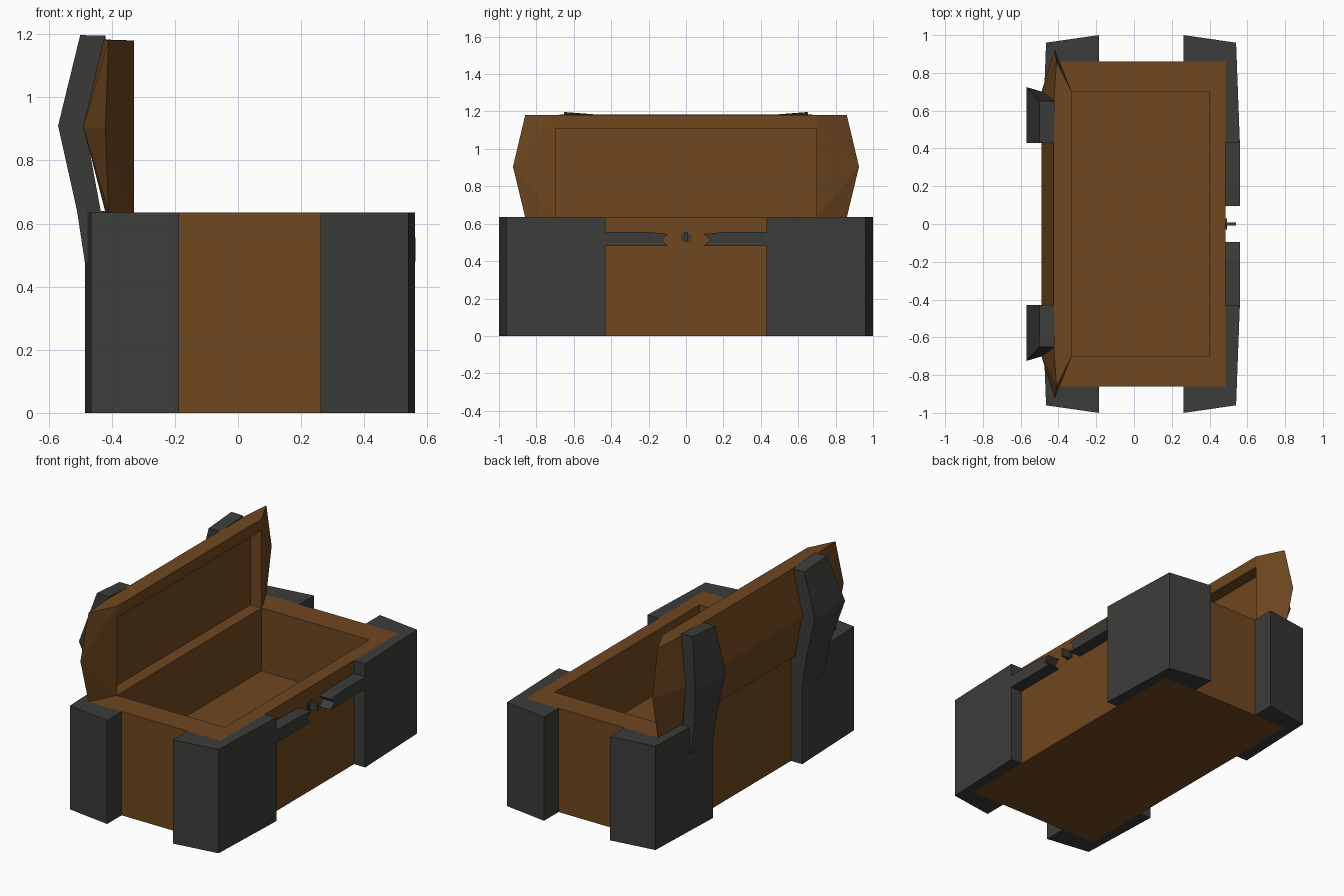
import bpy, bmesh

if "Cube" in bpy.data.objects:
    bpy.data.objects.remove(bpy.data.objects["Cube"])


def material(name, rgb):
    m = bpy.data.materials.new(name)
    m.diffuse_color = (*rgb, 1)
    m.use_nodes = True
    m.node_tree.nodes["Principled BSDF"].inputs["Base Color"].default_value = m.diffuse_color
    return m


WOOD = material("brown_wood", (0.16, 0.063, 0.014))
IRON = material("dark_iron", (0.045, 0.045, 0.042))


def finish(name, bm, mat):
    bmesh.ops.recalc_face_normals(bm, faces=bm.faces)
    me = bpy.data.meshes.new(name)
    bm.to_mesh(me)
    bm.free()
    ob = bpy.data.objects.new(name, me)
    bpy.context.collection.objects.link(ob)
    me.materials.append(mat)
    return ob


def loft(name, ring_a, ring_b, mat):
    """Solid between two matching rings of points."""
    bm = bmesh.new()
    a = [bm.verts.new(p) for p in ring_a]
    b = [bm.verts.new(p) for p in ring_b]
    bm.faces.new(a)
    bm.faces.new(b)
    for i in range(len(a)):
        j = (i + 1) % len(a)
        bm.faces.new((a[i], a[j], b[j], b[i]))
    return finish(name, bm, mat)


def box(name, x, y, z, mat):
    rect = [(x[0], y[0]), (x[1], y[0]), (x[1], y[1]), (x[0], y[1])]
    return loft(name, [(*p, z[0]) for p in rect], [(*p, z[1]) for p in rect], mat)


def hollow(ob, cutter):
    """Cut a recess and discard the cutter."""
    mod = ob.modifiers.new("recess", 'BOOLEAN')
    mod.operation = 'DIFFERENCE'
    mod.solver = 'EXACT'
    mod.object = cutter
    bpy.context.view_layer.update()
    ev = ob.evaluated_get(bpy.context.evaluated_depsgraph_get())
    me = bpy.data.meshes.new_from_object(ev)
    ob.modifiers.clear()
    ob.data = me
    bpy.data.objects.remove(cutter)


H = 0.635      # rim height
CX = 0.0375    # centre of the box body

# Box body with its cavity
body = box("chest_body", (-0.41, 0.485), (-0.86, 0.86), (0, H), WOOD)
hollow(body, box("cavity", (-0.33, 0.40), (-0.7, 0.7), (0.25, 0.8), WOOD))

# Open lid: faceted shell flaring at the ends, with a recess inside
bm = bmesh.new()
for s in (-1, 1):
    for x, y, z in [(-0.33, 0.7, H), (-0.33, 0.7, 1.18),
                    (-0.41, 0.86, H), (-0.41, 0.86, 1.18),
                    (-0.42, 0.925, 0.905), (-0.49, 0.7, 0.905),
                    (-0.42, 0.65, H), (-0.425, 0.65, 1.183)]:
        bm.verts.new((x, s * y, z))
bmesh.ops.convex_hull(bm, input=bm.verts)
bmesh.ops.dissolve_limit(bm, angle_limit=0.01, verts=bm.verts, edges=bm.edges)
lid = finish("lid", bm, WOOD)
hollow(lid, box("lid_recess", (-0.405, -0.2), (-0.698, 0.698), (0.5, 1.11), WOOD))

# L-shaped corner guards, in half-sizes from the body centre
GUARD = [(0.224, 1.0), (0.503, 0.96), (0.523, 0.43),
         (0.4475, 0.43), (0.4475, 0.86), (0.224, 0.86)]
for sx, xn in ((-1, "back"), (1, "front")):
    for sy, yn in ((-1, "left"), (1, "right")):
        ring = [(CX + sx * x, sy * y) for x, y in GUARD]
        loft(f"corner_guard_{xn}_{yn}", [(*p, 0) for p in ring],
             [(*p, H) for p in ring], IRON)

# Bent lid straps: x, z, outer y, inner-end z
STRAP = [(-0.50, 1.197, 0.65, 1.18), (-0.57, 0.91, 0.725, 0.91),
         (-0.51, 0.64, 0.65, 0.64), (-0.435, 0.64, 0.65, 0.64),
         (-0.485, 0.91, 0.70, 0.91), (-0.42, 1.195, 0.65, 1.18)]
# Hinge wedges below the straps
WEDGE = [(-0.51, 0.64), (-0.42, 0.64), (-0.42, 0.475), (-0.485, 0.475)]
# Swallow-tailed clasp bars: y, z
BAR = [(0.43, 0.555), (0.2, 0.555), (0.095, 0.545), (0.13, 0.515),
       (0.095, 0.48), (0.43, 0.48)]
for s, n in ((-1, "left"), (1, "right")):
    loft(f"lid_strap_{n}", [(x, s * 0.43, zi) for x, z, y, zi in STRAP],
         [(x, s * y, z) for x, z, y, zi in STRAP], IRON)
    loft(f"hinge_wedge_{n}", [(x, s * 0.43, z) for x, z in WEDGE],
         [(x, s * 0.65, z) for x, z in WEDGE], IRON)
    loft(f"clasp_bar_{n}", [(0.48, s * y, z) for y, z in BAR],
         [(0.562, s * y, z) for y, z in BAR], IRON)

# Small lock plate and pin at the centre
PLATE = [(0, 0.56), (0.03, 0.54), (0.02, 0.505), (-0.02, 0.505), (-0.03, 0.54)]
loft("lock_plate", [(0.48, y, z) for y, z in PLATE],
     [(0.492, y, z) for y, z in PLATE], IRON)
box("lock_pin", (0.48, 0.54), (-0.008, 0.008), (0.505, 0.555), IRON)
